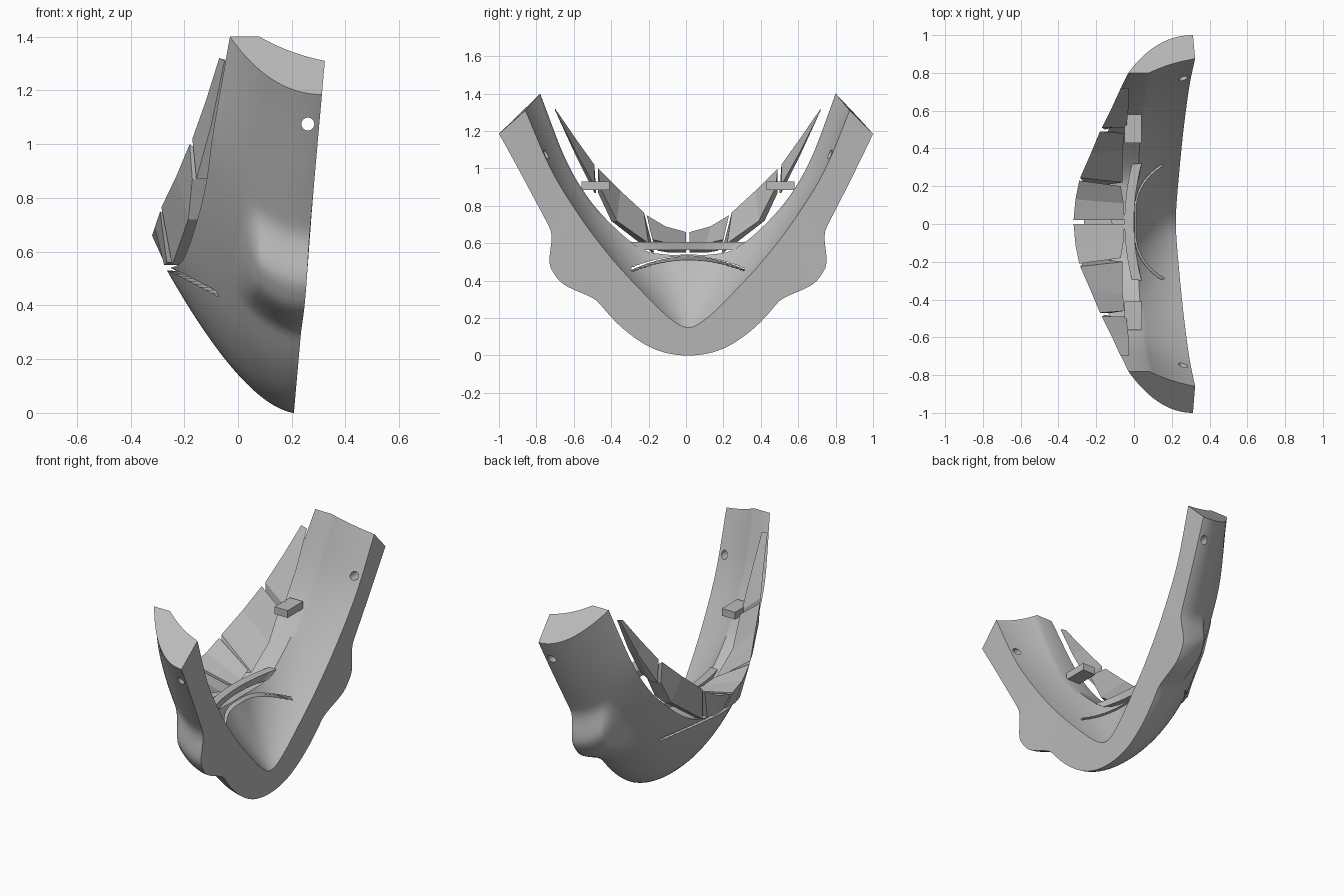
import bpy, bmesh, math
from mathutils import Vector as V

if "Cube" in bpy.data.objects:
    bpy.data.objects.remove(bpy.data.objects["Cube"])

grey = bpy.data.materials.new("plain grey")
grey.use_nodes = True
grey.diffuse_color = (0.5, 0.5, 0.5, 1)
grey.node_tree.nodes["Principled BSDF"].inputs["Base Color"].default_value = (0.5, 0.5, 0.5, 1)


def loft(name, rings):
    """Closed rings joined in order, with capped ends."""
    bm = bmesh.new()
    loops = [[bm.verts.new(p) for p in ring] for ring in rings]
    for a, b in zip(loops, loops[1:]):
        for i in range(len(a)):
            j = (i + 1) % len(a)
            bm.faces.new((a[i], a[j], b[j], b[i]))
    bm.faces.new(loops[0])
    bm.faces.new(loops[-1])
    bmesh.ops.recalc_face_normals(bm, faces=bm.faces)
    mesh = bpy.data.meshes.new(name)
    bm.to_mesh(mesh)
    bm.free()
    mesh.materials.append(grey)
    obj = bpy.data.objects.new(name, mesh)
    bpy.context.collection.objects.link(obj)
    return obj


def spline(points, t):
    """Smooth curve through points, mirrored in y at its start; t runs 0 to 1."""
    first = points[1].copy()
    first.y *= -1
    pts = [first] + points + [points[-1] * 2 - points[-2]]
    k = min(int(t * (len(points) - 1)), len(points) - 2)
    f = t * (len(points) - 1) - k
    a, b, c, d = pts[k:k + 4]
    return b + (c - a) * f / 2 + (a * 2 - b * 5 + c * 4 - d) * f * f / 2 + (b * 3 - a - c * 3 + d) * f ** 3 / 2


def bezier(a, b, c, s):
    return a * (1 - s) ** 2 + b * 2 * s * (1 - s) + c * s * s


def step(a, b, v):
    f = max(0, min(1, (v - a) / (b - a)))
    return f * f * (3 - 2 * f)


def on_back(y, z):
    return V((0.208 + 0.088 * z, y, z))


# Guide curves of the shell: outer and inner back edges, and the rim
outer = [on_back(*p) for p in ((0, 0), (.18, .034), (.35, .145), (.5, .31), (.65, .52), (.79, .78), (1, 1.185))]
inner = [on_back(*p) for p in ((0, .15), (.1, .2), (.25, .345), (.41, .52), (.57, .73), (.73, .99), (.867, 1.31))]
rim = [V(p) for p in ((-.27, 0, .54), (-.25, .12, .54), (-.205, .25, .57), (-.16, .4, .69),
                      (-.12, .54, .85), (-.09, .66, 1.06), (-.03, .79, 1.4))]
rim_in = [V((x, p.y, p.z)) for x, p in zip((0, 0, .02, .03, .04, .05, .08), rim)]


def section(t):
    u = abs(t)
    b, i, f, r = (spline(c, u) for c in (outer, inner, rim, rim_in))
    # Rounded side bulge fades along the arm and towards the front
    bulge = .1 * step(.47, .63, u) * (1 - step(.66, .78, u))
    ring = []
    for k in range(37):
        s = k / 36
        p = bezier(b, b + V((-.19, 0, .03 * (1 - u))), f, s)
        ring.append(p + V((0, .85, -.53)) * bulge * (1 - step(.46, .67, s)))
    mid = r.lerp(i, .7)
    mid.x = r.x + (i.x - r.x) * .45
    ring += [bezier(r, mid, i, k / 10) for k in range(11)]
    for p in ring:
        p.y = math.copysign(p.y, t) + .012 * (1 - p.y ** 8)
    return ring


shell = loft("shell", [section(k / 60) for k in range(-60, 61)])

# Cutters: strap holes and the curved, tilted slot under the rim
rings = []
for y in (-1.2, 1.2):
    rings.append([(.26 + .024 * math.cos(a), y, 1.075 + .024 * math.sin(a))
                  for a in (k * math.tau / 24 for k in range(24))])
hole = loft("hole_cutter", rings)
rings = []
for k in range(-12, 13):
    y = k / 12
    z = .565 - .16 * y * y
    rings.append([(-.6, .48 * y + .01, z - .01), (.5, .22 * y + .01, .475),
                  (.5, .22 * y + .01, .495), (-.6, .48 * y + .01, z + .01)])
slot = loft("slot_cutter", rings)
bpy.ops.object.select_all(action="DESELECT")
shell.select_set(True)
bpy.context.view_layer.objects.active = shell
for cutter in (hole, slot):
    cutter.hide_render = True
    cutter.hide_viewport = True
    mod = shell.modifiers.new("cut", "BOOLEAN")
    mod.operation = "DIFFERENCE"
    mod.solver = "EXACT"
    mod.object = cutter
    bpy.ops.object.modifier_apply(modifier=mod.name)

# Smooth the shell but keep its rims crisp
bpy.ops.object.shade_smooth_by_angle(angle=math.radians(35))

# Guard plates: each station holds ridge, inner edge, inner foot and outer foot
plates = {
    "centre_plate": (((-.32, .01, .66), (-.05, .01, .6), (-.24, .01, .55), (-.27, .01, .55)),
                     ((-.31, .12, .69), (-.055, .1, .6), (-.24, .1, .55), (-.275, .1, .55)),
                     ((-.29, .22, .75), (-.07, .19, .62), (-.22, .16, .56), (-.265, .16, .56))),
    "middle_plate": (((-.285, .235, .765), (-.06, .21, .6), (-.205, .19, .55), (-.245, .18, .55)),
                     ((-.23, .36, .88), (-.06, .38, .72), (-.13, .41, .72), (-.185, .4, .72)),
                     ((-.18, .48, 1), (-.05, .47, .9), (-.115, .48, .87), (-.17, .48, .87))),
    "upper_plate": (((-.17, .5, 1.02), (-.04, .5, .91), (-.115, .5, .87), (-.155, .49, .87)),
                    ((-.12, .6, 1.16), (-.03, .6, 1.09), (-.085, .6, 1.07), (-.1, .6, 1.07)),
                    ((-.07, .71, 1.32), (-.03, .71, 1.31), (-.04, .71, 1.31), (-.05, .71, 1.31))),
}
for side, sign in (("left", 1), ("right", -1)):
    for name, stations in plates.items():
        loft(side + "_" + name, [[(x, sign * y + .01, z) for x, y, z in s] for s in stations])
    loft(side + "_peg", [[(-.05, y, .885), (.04, y, .885), (.04, y, .93), (-.05, y, .93)]
                         for y in (sign * .42 + .01, sign * .57 + .01)])

# Curved cross bar behind the centre plates
rings = []
for k in range(-6, 7):
    y, x = k / 6, .04 * (k / 6) ** 2
    rings.append([(x - .05, .25 * y + .01, .565), (x - .01, .25 * y + .01, .565),
                  (x, .31 * y + .01, .608), (x - .05, .31 * y + .01, .608)])
loft("cross_bar", rings)
